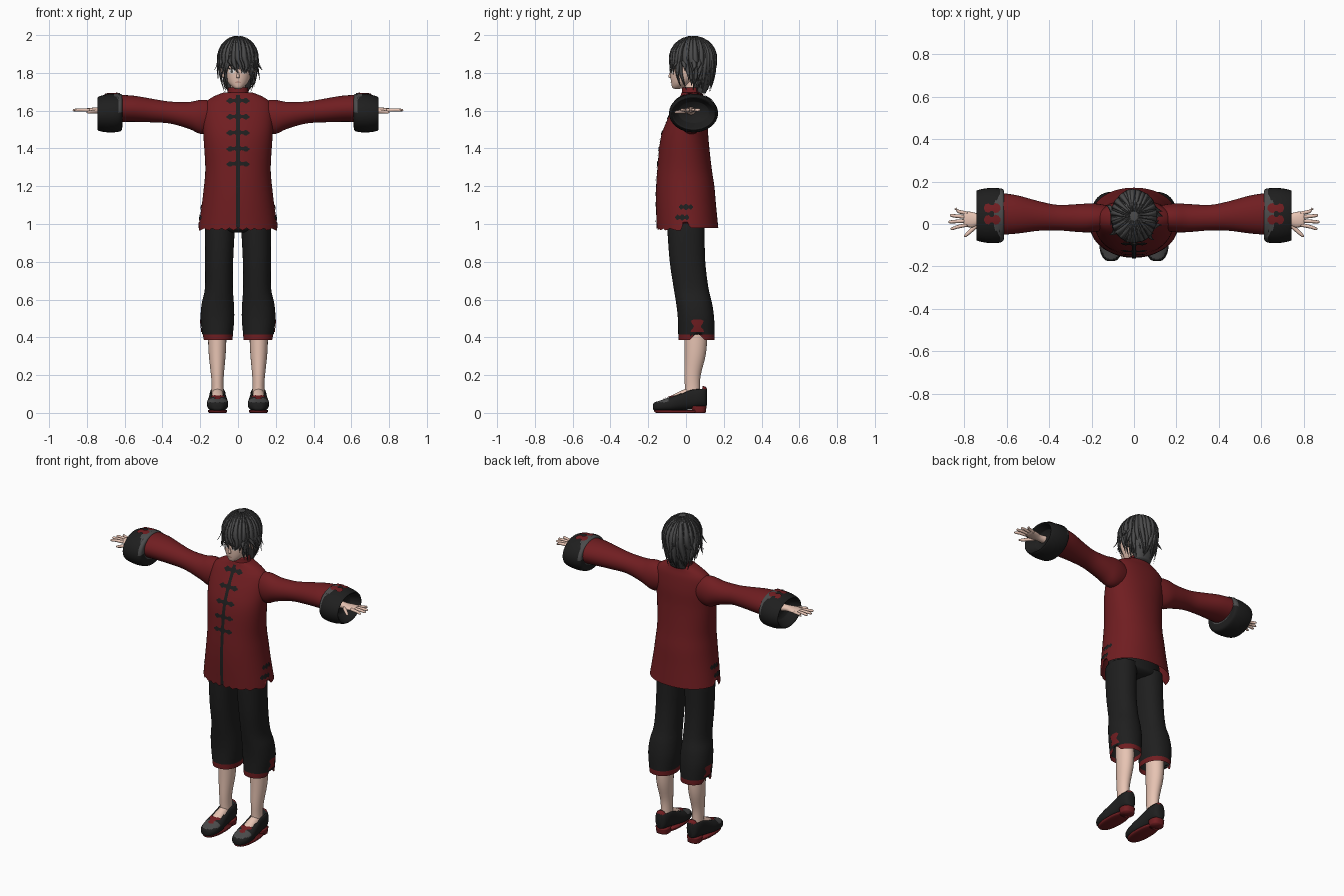
import bpy, bmesh, math, random
from mathutils import Vector
from mathutils.bvhtree import BVHTree

random.seed(4)
cube = bpy.data.objects.get("Cube")
if cube:
    bpy.data.objects.remove(cube, do_unlink=True)


def material(name, rgb):
    m = bpy.data.materials.new(name)
    m.use_nodes = True
    m.diffuse_color = (*rgb, 1)
    bsdf = m.node_tree.nodes["Principled BSDF"]
    bsdf.inputs["Base Color"].default_value = (*rgb, 1)
    bsdf.inputs["Roughness"].default_value = 0.9
    return m


RED = material("dark red cloth", (0.162, 0.0125, 0.015))
BLACK = material("black cloth", (0.0135, 0.0135, 0.0135))
GREY = material("charcoal hair and trim", (0.07, 0.07, 0.071))
SKIN = material("skin", (0.8, 0.55, 0.45))
WHITE = material("eye white", (0.8, 0.78, 0.76))
LIP = material("lip", (0.45, 0.2, 0.16))


def finish(name, bm, mats, rule=None, mirror=False, facing=None):
    """Turn a bmesh into an object, colouring its faces by a rule."""
    if facing:
        bm.normal_update()
        bmesh.ops.reverse_faces(bm, faces=[f for f in bm.faces if f.normal.dot(facing) < 0])
    else:
        bmesh.ops.recalc_face_normals(bm, faces=bm.faces)
    for f in bm.faces:
        f.smooth = True
        if rule:
            f.material_index = rule(f.calc_center_median())
    me = bpy.data.meshes.new(name)
    bm.to_mesh(me)
    bm.free()
    ob = bpy.data.objects.new(name, me)
    bpy.context.collection.objects.link(ob)
    for m in mats:
        me.materials.append(m)
    if mirror:
        ob.modifiers.new("Mirror", "MIRROR").use_mirror_merge = False
    return ob


def resample(rings, steps):
    """Catmull-Rom interpolation through the given sections."""
    out = []
    for i in range(len(rings) - 1):
        quad = [rings[max(0, min(len(rings) - 1, i + k))] for k in (-1, 0, 1, 2)]
        for s in range(steps):
            t = s / steps
            out.append([0.5 * (2 * b + (c - a) * t + (2 * a - 5 * b + 4 * c - d) * t * t
                               + (3 * b - a - 3 * c + d) * t ** 3) for a, b, c, d in zip(*quad)])
    return out + [list(rings[-1])]


def loft(name, axis, rings, mats, n=32, steps=4, power=2.0, caps=(True, True),
         rule=None, mirror=False, deform=None):
    """Skin superellipse sections (position, centre a, centre b, radius a, radius b)."""
    bm = bmesh.new()
    loops = []
    for t, ca, cb, ra, rb in resample(rings, steps):
        loop = []
        for i in range(n):
            c, s = math.cos(math.tau * i / n), math.sin(math.tau * i / n)
            a = ca + ra * math.copysign(abs(c) ** (2 / power), c)
            b = cb + rb * math.copysign(abs(s) ** (2 / power), s)
            co = Vector({"x": (t, a, b), "y": (a, t, b), "z": (a, b, t)}[axis])
            if deform:
                deform(co)
            loop.append(bm.verts.new(co))
        loops.append(loop)
    for p, q in zip(loops, loops[1:]):
        for i in range(n):
            j = (i + 1) % n
            bm.faces.new((p[i], p[j], q[j], q[i]))
    for use, loop in zip(caps, (loops[0], loops[-1])):
        if use:
            bm.faces.new(loop)
    return finish(name, bm, mats, rule, mirror)


def plate(name, target, mat, direction, stations, mirror=False):
    """Lay a thin strip on a surface; stations are (centre, half-width vector)."""
    me = target.data
    tree = BVHTree.FromPolygons([v.co for v in me.vertices], [p.vertices[:] for p in me.polygons])
    d = Vector(direction)
    bm = bmesh.new()
    rows = []
    for centre, half in stations:
        hits = [tree.ray_cast(Vector(centre) + Vector(half) * (k / 2), d)[0] for k in range(-2, 3)]
        if all(hits):
            rows.append([bm.verts.new(h - d * 0.004) for h in hits])
    for p, q in zip(rows, rows[1:]):
        for i in range(4):
            bm.faces.new((p[i], q[i], q[i + 1], p[i + 1]))
    return finish(name, bm, [mat], mirror=mirror, facing=-d)


# Jacket with ragged front hem and side slits
def ragged(v):
    if v.z < 0.985:
        if abs(v.y) < 0.018:
            v.z += 0.03
        elif v.y < 0:
            v.z -= 0.014 * abs(math.sin(v.x * 70))


jacket = loft("jacket", "z", [
    (0.98, 0, .008, .21, .163), (1.1, 0, .0, .192, .159), (1.2, 0, -.004, .18, .154),
    (1.3, 0, -.008, .173, .143), (1.45, 0, -.008, .182, .127), (1.55, 0, .007, .187, .107),
    (1.63, 0, .022, .178, .08), (1.669, 0, .028, .14, .062), (1.695, 0, .03, .08, .054)],
    [RED], n=64, power=2.15, caps=(False, True), deform=ragged)
loft("collar", "z", [(1.675, 0, .03, .066, .056), (1.7, 0, .03, .055, .052), (1.722, 0, .03, .052, .05)],
     [RED])
loft("sleeves", "x", [
    (.08, .03, 1.57, .045, .06), (.15, .03, 1.568, .062, .085), (.2, .029, 1.567, .068, .09),
    (.26, .028, 1.575, .066, .071), (.36, .03, 1.59, .06, .058), (.45, .038, 1.6, .07, .062),
    (.55, .045, 1.61, .09, .069), (.64, .048, 1.612, .1, .072)], [RED], mirror=True)

# Front placket and knotted fastenings
plate("placket", jacket, BLACK, (0, 1, 0), [((0, -1, 0.982 + i * 0.035), (.01, 0, 0)) for i in range(21)])
KNOT = [(0, .016), (.01, .015), (.017, .008), (.03, .009), (.037, .014), (.047, .014), (.054, .007), (.062, .004)]
PROFILE = [(-x, h) for x, h in KNOT[:0:-1]] + KNOT
for i, z in enumerate((1.655, 1.57, 1.485, 1.4, 1.32)):
    plate(f"front_fastening_{i + 1}", jacket, BLACK, (0, 1, 0),
          [((x, -1, z - abs(x) * 0.06), (0, 0, h)) for x, h in PROFILE])
for z, y, name in ((1.09, 0, "upper"), (1.035, -.02, "lower")):
    plate(f"{name}_side_fastenings", jacket, BLACK, (-1, 0, 0),
          [((1, y + x * 0.6, z), (0, 0, h)) for x, h in PROFILE], mirror=True)

# Wide turned-back cuffs with dark hollow ends
cuff = loft("cuffs", "x", [
    (.612, .045, 1.6, .095, .068), (.616, .042, 1.592, .12, .095), (.64, .04, 1.588, .129, .101),
    (.69, .04, 1.586, .129, .101), (.736, .04, 1.584, .12, .091), (.742, .04, 1.584, .112, .082),
    (.72, .04, 1.588, .1, .07), (.69, .04, 1.592, .08, .055)], [BLACK, GREY],
    rule=lambda c: int(c.x < .632 and c.z > 1.595), mirror=True)
plate("cuff_trim", cuff, GREY, (0, 0, -1),
      [((.625 + i * .007, .04, 2), (0, w, 0)) for i, w in enumerate((.105, .1, .09, .07, .075, .05))], mirror=True)
for name, y in (("front", .02), ("back", .075)):
    plate(f"{name}_cuff_motif", cuff, RED, (0, 0, -1),
          [((x, y, 2), (0, w, 0)) for x, w in
           ((.63, .008), (.64, .02), (.655, .024), (.665, .014), (.675, .014), (.685, .022), (.7, .018), (.706, .006))],
          mirror=True).location.z = 0.002

# Hands
loft("wrists_and_palms", "x", [
    (.66, .03, 1.597, .028, .024), (.72, .022, 1.6, .024, .018), (.76, .02, 1.602, .036, .014),
    (.795, .024, 1.603, .036, .011), (.803, .024, 1.603, .03, .006)], [SKIN], n=16, mirror=True)
for name, y, tip, x in (("index", -.004, -.022, .865), ("middle", .015, .01, .875),
                        ("ring", .033, .04, .868), ("little", .05, .07, .845)):
    loft(name + "_fingers", "x", [
        (.785, y, 1.602, .009, .009), (.83, (y + tip) / 2, 1.604, .0085, .0085),
        (x - .008, tip, 1.603, .007, .007), (x, tip, 1.602, .002, .002)], [SKIN], n=10, mirror=True)
loft("thumbs", "x", [(.735, .0, 1.597, .015, .012), (.765, -.028, 1.594, .013, .01),
                     (.79, -.05, 1.592, .01, .008), (.802, -.058, 1.592, .003, .003)],
     [SKIN], n=10, mirror=True)


# Cropped trousers with notched red hems
def notch(v):
    if v.z < .405 and v.x > .12:
        v.z += .04 * max(0, 1 - abs(v.y - .06) / .04)


loft("hips", "z", [(.955, 0, .0, .06, .07), (.97, 0, .0, .15, .095), (1.0, 0, .0, .172, .1),
                   (1.12, 0, 0, .16, .1)], [BLACK])
trousers = loft("trousers", "z", [
    (.385, .107, .055, .078, .095), (.415, .108, .055, .081, .096), (.5, .109, .053, .089, .096),
    (.58, .107, .043, .085, .095), (.66, .101, .027, .074, .092), (.8, .1, .008, .074, .094),
    (.96, .096, .0, .078, .098), (1.0, .094, .0, .076, .098)], [BLACK, RED], n=40, power=2.2,
    caps=(False, True), rule=lambda c: int(c.z < .412), mirror=True, deform=notch)
plate("trouser_motif", trousers, RED, (-1, 0, 0),
      [((1, .06, z), (0, w, 0)) for z, w in
       ((.428, .036), (.44, .032), (.45, .022), (.46, .018), (.472, .028), (.487, .034), (.495, .02))], mirror=True)

# Lower legs and insteps
loft("lower_legs", "z", [
    (.07, .108, .035, .034, .042), (.13, .108, .034, .031, .04), (.2, .109, .035, .034, .043),
    (.3, .11, .048, .044, .055), (.38, .11, .052, .048, .059), (.46, .11, .05, .048, .057)],
    [SKIN], n=24, mirror=True)
loft("insteps", "y", [(-.1, .108, .06, .015, .01), (-.07, .108, .065, .032, .03),
                      (-.02, .108, .08, .035, .04), (.03, .108, .09, .03, .05)], [SKIN], n=20, mirror=True)


# Slip-on shoes: the opening is sunk between raised sides
def opening(v):
    if -.06 < v.y < .085 and v.z > .075 and abs(v.x - .108) < .03:
        v.z = .075


shoe = loft("shoes", "y", [
    (-.175, .108, .033, .006, .008), (-.168, .108, .034, .03, .021), (-.135, .108, .037, .05, .029),
    (-.08, .108, .047, .056, .04), (-.03, .108, .061, .05, .048), (.02, .108, .076, .044, .058),
    (.07, .108, .084, .043, .057), (.1, .108, .085, .033, .055), (.11, .108, .083, .015, .045)],
    [BLACK, GREY, RED], n=32, power=2.4, mirror=True, deform=opening,
    rule=lambda c: 2 if c.y > -.03 and c.z > .124 else int(c.y < -.1 and c.z > .056))
plate("shoe_motif", shoe, RED, (0, 0, -1),
      [((.108, y, 1), (w, 0, 0)) for y, w in
       ((-.125, .006), (-.115, .02), (-.105, .014), (-.09, .02), (-.078, .036), (-.066, .036))], mirror=True)
loft("shoe_soles", "z", [(.0, .108, -.045, .044, .112), (.005, .108, -.045, .05, .122),
                         (.014, .108, -.045, .05, .124)], [RED], n=32, power=2.3, mirror=True)
loft("shoe_heels", "z", [(.0, .108, .068, .038, .036), (.036, .108, .068, .042, .041)],
     [RED], n=24, power=2.6, mirror=True)

# Head
loft("neck", "z", [(1.64, 0, .03, .046, .044), (1.7, 0, .03, .041, .042), (1.78, 0, .035, .042, .045)], [SKIN])
face = loft("face", "z", [
    (1.716, 0, -.046, .012, .014), (1.722, 0, -.042, .026, .03), (1.745, 0, -.026, .05, .052),
    (1.78, 0, -.008, .067, .074), (1.83, 0, .0, .076, .082), (1.89, 0, .01, .078, .082)], [SKIN])
loft("nose", "z", [(1.772, 0, -.078, .005, .004), (1.779, 0, -.083, .009, .011),
                   (1.8, 0, -.08, .005, .007), (1.82, 0, -.078, .003, .003)], [SKIN], n=12)
loft("ears", "z", [(1.775, .076, .035, .005, .008), (1.79, .08, .037, .008, .014),
                   (1.82, .083, .042, .01, .02), (1.835, .08, .042, .005, .012)], [SKIN], n=12, mirror=True)
EYE = ((.016, .003), (.024, .01), (.034, .012), (.044, .009), (.05, .002))
plate("eye_whites", face, WHITE, (0, 1, 0), [((x, -1, 1.808), (0, 0, h)) for x, h in EYE], mirror=True)
plate("irises", face, GREY, (0, 1, 0),
      [((x, -1, 1.808), (0, 0, h)) for x, h in ((.027, .004), (.03, .009), (.036, .009), (.039, .004))],
      mirror=True).location.y = -.002
for name, z, h in (("lashes", 1.819, .003), ("eyebrows", 1.836, .0025)):
    plate(name, face, BLACK, (0, 1, 0),
          [((x, -1, z + (x - .016) * .1), (0, 0, h)) for x, _ in EYE], mirror=True)
plate("mouth", face, LIP, (0, 1, 0), [((x * .016, -1, 1.751), (0, 0, .003 - abs(x) * .002)) for x in (-1, -.5, 0, .5, 1)])

# Hair mass covering crown and nape
loft("hair_mass", "z", [
    (1.69, 0, .08, .05, .022), (1.73, 0, .078, .066, .045), (1.79, 0, .075, .087, .072),
    (1.845, 0, .055, .1, .1), (1.89, 0, .036, .104, .117), (1.94, 0, .037, .088, .103),
    (1.975, 0, .038, .058, .07), (1.99, 0, .038, .025, .03)], [GREY], n=40)


def add_lock(bm, angle, drop, curl, width, lift):
    """One tapering lock from the crown, over the head and down."""
    out = Vector((.105 * math.cos(angle), .122 * math.sin(angle), 0))
    side = Vector((-math.sin(angle), math.cos(angle), 0))
    rows = []
    for i in range(13):
        u = .06 + .94 * i / 12
        t = max(0, u - .5) * 2
        h = math.sin(math.pi * u) if u < .5 else 1 - curl * t * t
        z = .118 * math.cos(math.pi * u) if u < .5 else -drop * t
        w = width * min(1, u * 2.2) * max(.02, 1 - t ** 1.8)
        p = Vector((0, .037, 1.878 + z)) + out * h * lift + side * .012 * math.sin(t * 3 + angle * 5)
        normal = Vector((out.x * h, out.y * h, z if u < .5 else 0)).normalized()
        rows.append([bm.verts.new(q) for q in (p - side * w, p + normal * w * .2, p + side * w)])
    for p, q in zip(rows, rows[1:]):
        for k in range(3):
            bm.faces.new((p[k], p[(k + 1) % 3], q[(k + 1) % 3], q[k]))
    bm.faces.new(rows[0])
    bm.faces.new(rows[-1])


hair = bmesh.new()
for layer in range(2):
    for i in range(32):
        a = math.tau * (i + layer * .5) / 32 + random.uniform(-.05, .05)
        front = -math.sin(a)
        if front > .72:
            drop, curl = random.uniform(.04, .09), random.uniform(-.02, .05)
        elif front > -.3:
            drop, curl = random.choice(((.07, -.3), (.12, -.1), (.15, .2), (.17, .35)))
        else:
            drop, curl = random.uniform(.13, .19), random.uniform(.2, .42)
        add_lock(hair, a, drop, curl, random.uniform(.014, .02), 1 + .02 * layer)
finish("hair_locks", hair, [GREY])

# Soft shading with crisp edges
for ob in bpy.context.view_layer.objects:
    ob.select_set(ob.type == "MESH")
bpy.context.view_layer.objects.active = bpy.data.objects["jacket"]
bpy.ops.object.shade_smooth_by_angle(angle=math.radians(60))
